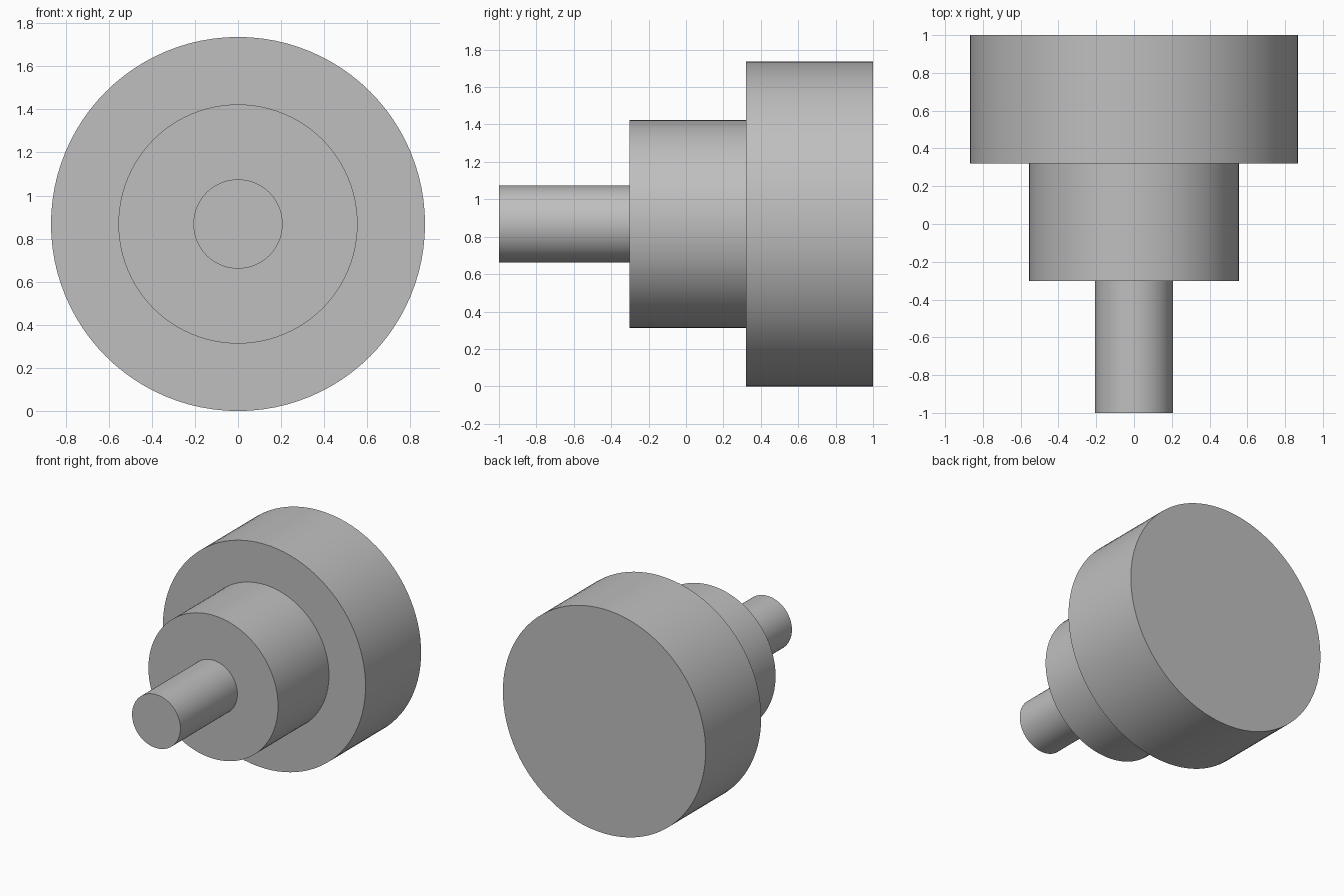
import bpy
import bmesh
import math
from mathutils import Matrix

cube = bpy.data.objects.get("Cube")
if cube:
    bpy.data.objects.remove(cube, do_unlink=True)

# Plain grey finish
GREY = (0.52, 0.52, 0.52, 1.0)
grey = bpy.data.materials.new("plain grey")
grey.use_nodes = True
grey.diffuse_color = GREY
grey.node_tree.nodes["Principled BSDF"].inputs["Base Color"].default_value = GREY

AXIS_Z = 0.868
SIDES = 96


def stepped_shaft(name, steps):
    """One closed turned solid along y; steps are (radius, y start, y end)."""
    profile = [(0, steps[0][1])]
    for radius, start, end in steps:
        profile += [(radius, start), (radius, end)]
    profile.append((0, steps[-1][2]))

    bm = bmesh.new()
    verts = [bm.verts.new((r, y, 0)) for r, y in profile]
    edges = [bm.edges.new(pair) for pair in zip(verts, verts[1:])]
    bmesh.ops.spin(bm, geom=verts + edges, cent=(0, 0, 0), axis=(0, 1, 0),
                   angle=math.tau, steps=SIDES, use_merge=True)
    bmesh.ops.remove_doubles(bm, verts=bm.verts, dist=0.0001)
    bmesh.ops.recalc_face_normals(bm, faces=bm.faces)
    bmesh.ops.transform(bm, matrix=Matrix.Translation((0, 0, AXIS_Z)), verts=bm.verts)

    mesh = bpy.data.meshes.new(name)
    bm.to_mesh(mesh)
    bm.free()
    mesh.materials.append(grey)
    obj = bpy.data.objects.new(name, mesh)
    bpy.context.collection.objects.link(obj)
    return obj


# Thin pin at the front, middle collar, wide drum at the back
shaft = stepped_shaft("stepped_shaft", [
    (0.207, -1.0, -0.303),
    (0.555, -0.303, 0.32),
    (0.868, 0.32, 1.0),
])

# Smooth round walls, sharp rims
bpy.ops.object.select_all(action="DESELECT")
shaft.select_set(True)
bpy.context.view_layer.objects.active = shaft
bpy.ops.object.shade_smooth_by_angle(angle=math.radians(30))
